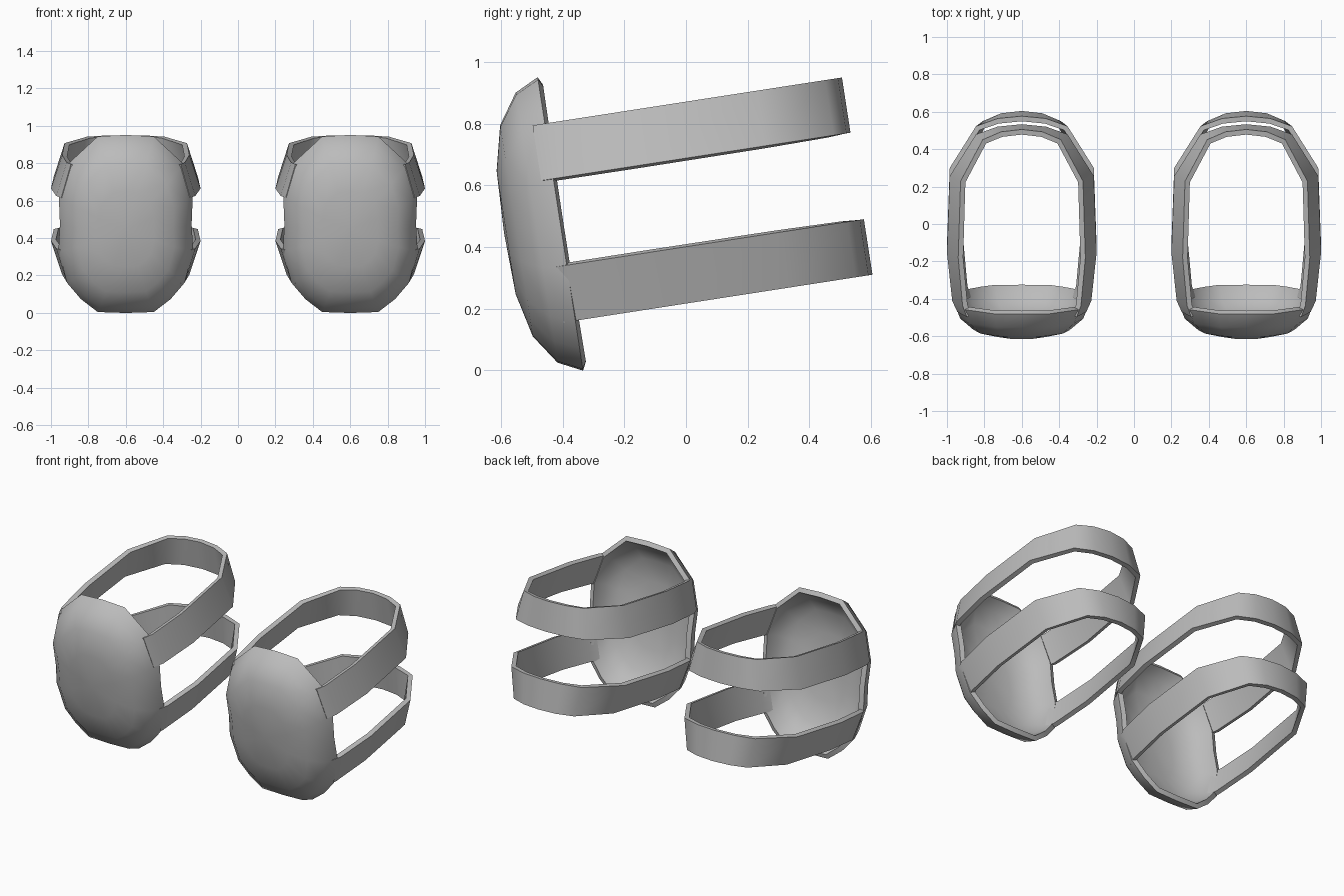
import bpy, bmesh, math

if "Cube" in bpy.data.objects:
    bpy.data.objects.remove(bpy.data.objects["Cube"])

TILT = math.radians(8.8)

grey = bpy.data.materials.new("grey")
grey.diffuse_color = (0.5, 0.5, 0.5, 1)
grey.use_nodes = True
grey.node_tree.nodes["Principled BSDF"].inputs["Base Color"].default_value = grey.diffuse_color

# half outline of the pad rim (x, z), bottom to top
RIM = [(0.15, 0.055), (0.24, 0.125), (0.315, 0.214), (0.36, 0.39), (0.352, 0.53),
       (0.358, 0.68), (0.305, 0.86), (0.15, 1.005)]
# dome rings of the pad: scale of outline, depth y
RINGS = [(1.0, -0.33), (0.92, -0.408), (0.72, -0.474), (0.42, -0.508)]
# half path of a strap (x, y), front to back
PATH = [(0.345, -0.37), (0.372, -0.31), (0.4, -0.05), (0.385, 0.365),
        (0.245, 0.59), (0.13, 0.632)]
MID_Z = 0.53


def finish(bm, name, cx, thickness):
    me = bpy.data.meshes.new(name)
    bm.normal_update()
    bm.to_mesh(me)
    bm.free()
    me.materials.append(grey)
    ob = bpy.data.objects.new(name, me)
    bpy.context.collection.objects.link(ob)
    ob.location.x = cx
    ob.rotation_euler.x = TILT
    sol = ob.modifiers.new("thickness", 'SOLIDIFY')
    sol.thickness = thickness
    sol.offset = -1
    bpy.context.view_layer.objects.active = ob
    ob.select_set(True)
    bpy.ops.object.modifier_apply(modifier=sol.name)
    bpy.ops.object.shade_smooth_by_angle(angle=math.radians(55))
    ob.select_set(False)


def pad(cx, name):
    # hollow domed shell made of shrinking rings
    bm = bmesh.new()
    outline = ([(0, 0.05)] + RIM + [(0, 1.013)]
               + [(-x, z) for x, z in reversed(RIM)])
    n = len(outline)
    rings = [[bm.verts.new((x * s, y, MID_Z + (z - MID_Z) * s)) for x, z in outline]
             for s, y in RINGS]
    for a, b in zip(rings, rings[1:]):
        for i in range(n):
            j = (i + 1) % n
            bm.faces.new((a[i], a[j], b[j], b[i]))
    tip = bm.verts.new((0, -0.515, MID_Z))
    for i in range(n):
        bm.faces.new((rings[-1][i], rings[-1][(i + 1) % n], tip))
    finish(bm, name, cx, 0.03)


def strap(cx, name, z0, z1, s0, s1):
    # band around the back, narrower on the edge away from the middle
    bm = bmesh.new()
    path = PATH + [(0, 0.645)] + [(-x, y) for x, y in reversed(PATH)]
    cols = [[bm.verts.new((x * s, y, z)) for z, s in ((z0, s0), (z1, s1))]
            for x, y in path]
    for a, b in zip(cols, cols[1:]):
        bm.faces.new((a[0], b[0], b[1], a[1]))
    finish(bm, name, cx, 0.028)


for side, cx in (("left", -0.6), ("right", 0.6)):
    pad(cx, side + "_pad")
    strap(cx, side + "_upper_strap", 0.68, 0.861, 1.0, 0.85)
    strap(cx, side + "_lower_strap", 0.214, 0.396, 0.85, 1.0)
